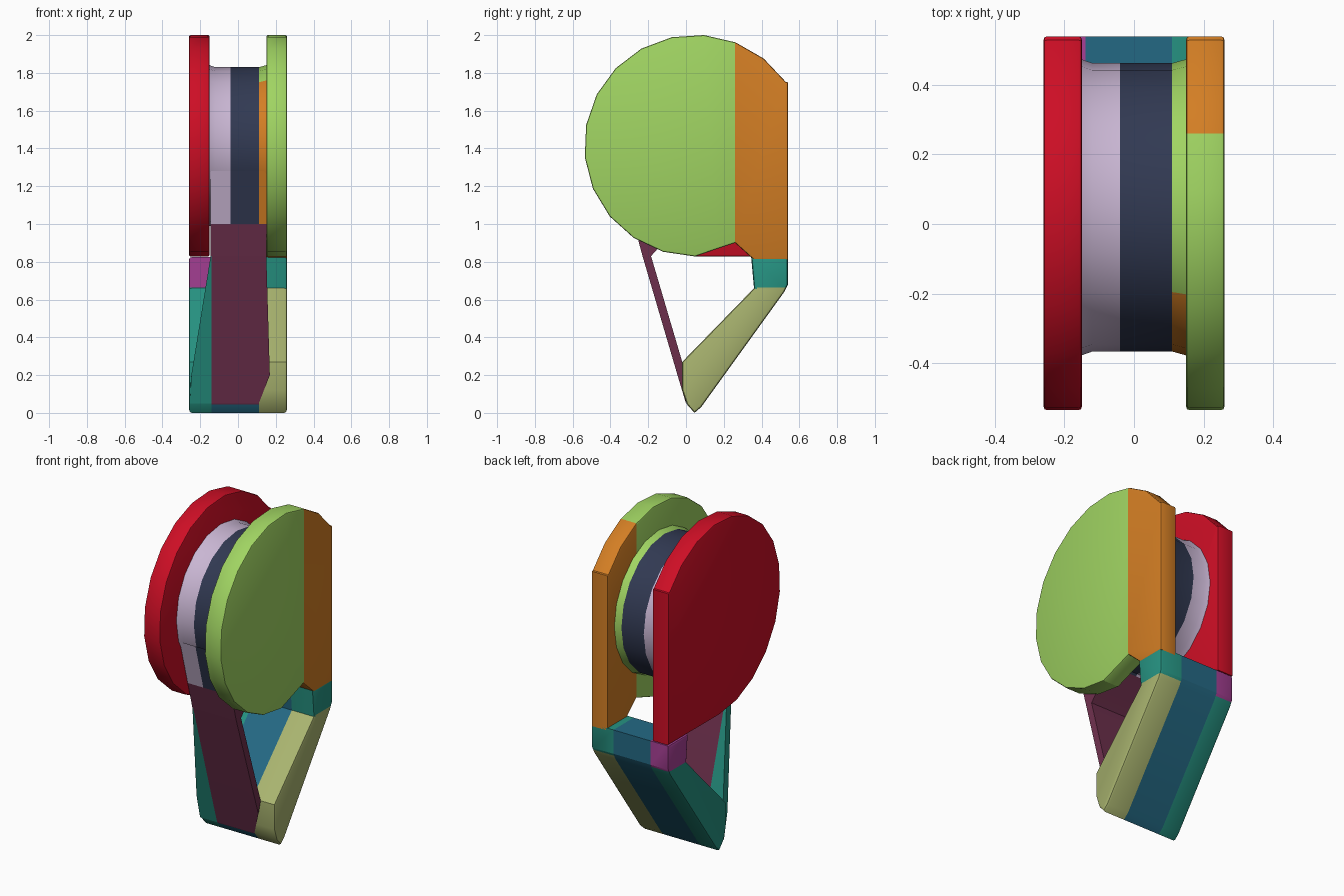
import bpy, bmesh
from math import cos, sin, radians
from mathutils import Vector

cube = bpy.data.objects.get("Cube")
if cube:
    bpy.data.objects.remove(cube)


def linear(v):
    v /= 255
    return v / 12.92 if v < 0.04045 else ((v + 0.055) / 1.055) ** 2.4


MATS = {}
for name, rgb in dict(red=(205, 14, 37), lilac=(201, 182, 211), navy=(49, 57, 82),
                      green=(160, 212, 98), orange=(211, 126, 36), teal=(38, 147, 130),
                      khaki=(170, 181, 112), magenta=(168, 64, 150),
                      plum=(110, 48, 77), blue=(36, 105, 132)).items():
    mat = bpy.data.materials.new(name)
    mat.use_nodes = True
    col = [linear(v) for v in rgb] + [1]
    mat.diffuse_color = col
    mat.node_tree.nodes["Principled BSDF"].inputs["Base Color"].default_value = col
    MATS[name] = mat


def extrude(name, profile, x0, x1, rule, bevel=0, cuts=(), shape=None):
    """Extrude a (y, z) profile along x, cut it into bands and colour faces by rule."""
    bm = bmesh.new()
    cap = bm.faces.new([bm.verts.new((x0, y, z)) for y, z in profile])
    ext = bmesh.ops.extrude_face_region(bm, geom=[cap], use_keep_orig=True)
    for v in ext["geom"]:
        if isinstance(v, bmesh.types.BMVert):
            v.co.x = x1
    bmesh.ops.recalc_face_normals(bm, faces=bm.faces)
    if shape:
        for v in bm.verts:
            shape(v.co)
    if bevel:
        rim = [e for e in bm.edges if abs(e.verts[0].co.x - e.verts[1].co.x) < 1e-4]
        bmesh.ops.bevel(bm, geom=rim, offset=bevel, segments=2, profile=0.5,
                        affect='EDGES', clamp_overlap=True)
    for point, axis in cuts:
        bmesh.ops.bisect_plane(bm, geom=bm.verts[:] + bm.edges[:] + bm.faces[:],
                               plane_co=Vector(point), plane_no=Vector(axis))
    bm.normal_update()
    names = list(MATS)
    for f in bm.faces:
        f.material_index = names.index(rule(f.calc_center_median(), f.normal))
    me = bpy.data.meshes.new(name)
    bm.to_mesh(me)
    bm.free()
    for m in MATS.values():
        me.materials.append(m)
    ob = bpy.data.objects.new(name, me)
    bpy.context.collection.objects.link(ob)
    bpy.ops.object.select_all(action='DESELECT')
    ob.select_set(True)
    bpy.context.view_layer.objects.active = ob
    bpy.ops.object.shade_smooth_by_angle(angle=radians(25))
    return ob


def arc(radius, start, end, steps, cy=0.048, cz=1.415):
    angles = [radians(start + (end - start) * i / steps) for i in range(steps + 1)]
    return [(cy + radius * cos(a), cz + radius * sin(a)) for a in angles]


def x_cut(x):
    return (x, 0, 0), (1, 0, 0)


def band(x):
    return "lilac" if x < -0.04 else "navy" if x < 0.11 else "green"


# Side plates: round in front, straight at the back
extrude("right_plate", arc(0.587, 35, 270, 14) + [(0.54, 0.83), (0.54, 1.75)],
        -0.26, -0.15, lambda c, n: "red", 0.022)
extrude("left_plate", arc(0.587, 35, 270, 14) +
        [(0.17, 0.87), (0.26, 0.9), (0.36, 0.81), (0.54, 0.81), (0.54, 1.75)],
        0.15, 0.26, lambda c, n: "orange" if c.y > 0.26 else "green", 0.022,
        [((0, 0.26, 0), (0, 1, 0))])


# Drum with bands and a flared left rim
def drum_rule(c, n):
    return "orange" if c.x > 0.11 and c.y < -0.2 else band(c.x)


drum = extrude("drum", arc(0.415, 0, 342, 19), -0.155, 0.155, drum_rule,
               cuts=[x_cut(x) for x in (-0.12, -0.04, 0.11)])
for v in drum.data.vertices:
    if abs(v.co.x) > 0.15:
        v.co.y = 0.048 + (v.co.y - 0.048) * 1.03
        v.co.z = 1.415 + (v.co.z - 1.415) * 1.03


# Front strap, tangent to the drum and spreading towards the foot
def strap_shape(co):
    t = min(max((0.83 - co.z) / 0.68, 0), 1)
    if co.x < 0:
        co.x -= 0.11 * t
    else:
        co.x += 0.02 * t if co.z > 0.15 else -0.04


def strap_rule(c, n):
    if c.z > 1:
        return drum_rule(c, n)
    return "teal" if c.x < -0.14 and c.z < 0.83 else "plum"


extrude("front_strap",
        [(0.0, 0.05), (-0.045, 0.2), (-0.23, 0.83), (-0.352, 1.28),
         (0.0, 1.03), (-0.06, 0.97), (-0.185, 0.83), (-0.02, 0.27), (0.01, 0.1)],
        -0.145, 0.15, strap_rule, shape=strap_shape,
        cuts=[x_cut(x) for x in (-0.14, -0.04, 0.11)] +
             [((0, 0, z), (0, 0, 1)) for z in (0.83, 1)])


# Rear arm: a slanted bar with a short upright end under the plates
def arm_rule(c, n):
    if c.x < -0.14:
        return "magenta" if c.z > 0.67 else "teal"
    if c.x < 0.11:
        return "plum" if n.y < -0.8 and c.z < 0.25 else "blue"
    return "teal" if c.z > 0.66 else "khaki"


extrude("rear_arm",
        [(-0.02, 0.27), (0.36, 0.66), (0.345, 0.825), (0.54, 0.825), (0.54, 0.68),
         (0.52, 0.64), (0.08, 0.03), (0.045, 0.0), (0.005, 0.045), (-0.02, 0.12)],
        -0.26, 0.26, arm_rule, 0.015,
        [x_cut(x) for x in (-0.14, 0.11)] + [((0, 0, 0.665), (0, 0, 1))])
